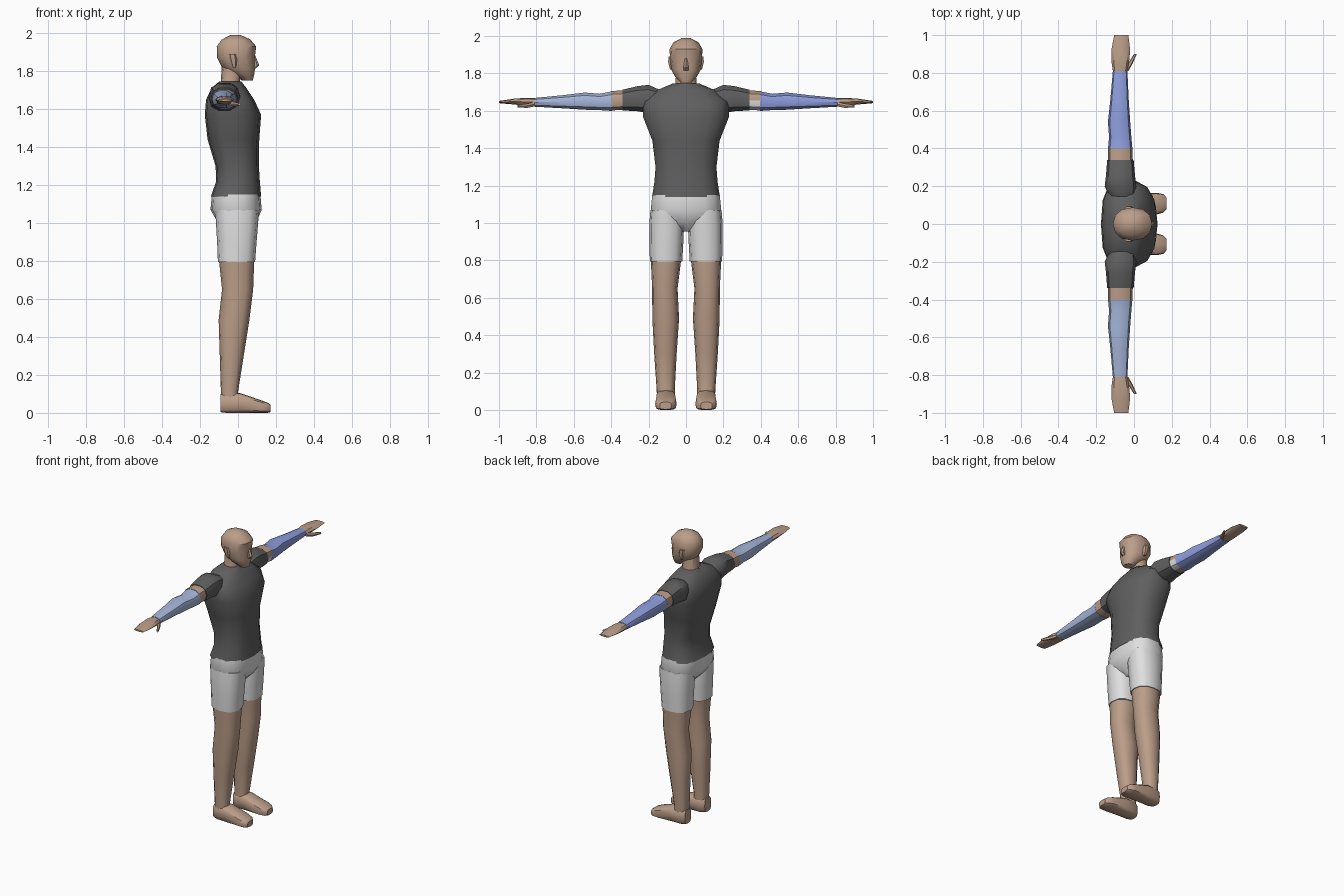
import bpy
import bmesh
import math
from mathutils import Vector

if "Cube" in bpy.data.objects:
    bpy.data.objects.remove(bpy.data.objects["Cube"], do_unlink=True)


def make_material(name, red, green, blue):
    material = bpy.data.materials.new(name)
    material.use_nodes = True
    colour = (red, green, blue, 1)
    material.diffuse_color = colour
    material.node_tree.nodes["Principled BSDF"].inputs["Base Color"].default_value = colour
    return material


skin = make_material("skin", 0.50, 0.34, 0.25)
charcoal = make_material("charcoal cloth", 0.115, 0.115, 0.115)
white = make_material("white cloth", 0.74, 0.74, 0.74)
deep_blue = make_material("deep blue sleeve", 0.27, 0.34, 0.72)
pale_blue = make_material("pale blue sleeve", 0.38, 0.47, 0.70)

# Each axis order says which coordinates hold a ring's position, width and depth
ORDERS = {"z": (2, 0, 1), "y": (1, 0, 2), "x": (0, 1, 2)}


def signed_power(value, power):
    return math.copysign(abs(value) ** power, value)


def loft(name, rings, material, axis="z", sides=10, power=0.85, widest=0.5,
         side=1, angle=40, second=None, rule=None):
    """Skin rings of (position, width min, width max, depth min, depth max)."""
    bm = bmesh.new()
    order = ORDERS[axis]
    loops = []
    for position, a_min, a_max, b_min, b_max in rings:
        middle = a_min + (a_max - a_min) * widest
        loop = []
        for i in range(sides):
            theta = math.tau * i / sides
            c = signed_power(math.cos(theta), power)
            s = signed_power(math.sin(theta), power)
            a = middle + c * ((a_max - middle) if c > 0 else (middle - a_min))
            b = (b_min + b_max) / 2 + s * (b_max - b_min) / 2
            point = Vector()
            for slot, value in zip(order, (position, a, b)):
                point[slot] = value
            point.y *= side
            loop.append(bm.verts.new(point))
        loops.append(loop)
    for low, high in zip(loops, loops[1:]):
        for i in range(sides):
            j = (i + 1) % sides
            bm.faces.new((low[i], low[j], high[j], high[i]))
    bm.faces.new(loops[0])
    bm.faces.new(loops[-1])
    bmesh.ops.recalc_face_normals(bm, faces=bm.faces[:])
    mesh = bpy.data.meshes.new(name)
    mesh.materials.append(material)
    if second:
        mesh.materials.append(second)
        for face in bm.faces:
            face.material_index = int(rule(face))
    bm.to_mesh(mesh)
    bm.free()
    obj = bpy.data.objects.new(name, mesh)
    bpy.context.collection.objects.link(obj)
    bpy.ops.object.select_all(action="DESELECT")
    obj.select_set(True)
    bpy.context.view_layer.objects.active = obj
    bpy.ops.object.shade_smooth_by_angle(angle=math.radians(angle))
    return obj


def even(*rows):
    """Rings symmetric in depth, from (position, min, max, half depth)."""
    return [(p, low, high, -half, half) for p, low, high, half in rows]


# Shirt body
loft("shirt", even(
    (1.14, -0.143, 0.122, 0.185), (1.22, -0.115, 0.115, 0.172),
    (1.30, -0.118, 0.11, 0.166), (1.44, -0.16, 0.112, 0.183),
    (1.57, -0.175, 0.122, 0.235), (1.65, -0.168, 0.085, 0.235),
    (1.71, -0.14, 0.045, 0.16), (1.745, -0.1, 0.018, 0.075)),
    charcoal, sides=14, power=0.75, widest=0.42)

# Hips of the shorts
loft("shorts_hips", even(
    (0.955, -0.06, 0.05, 0.05), (1.0, -0.105, 0.095, 0.16),
    (1.07, -0.145, 0.125, 0.192), (1.15, -0.138, 0.118, 0.184)),
    white, sides=14, power=0.75)

# Neck, head and nose
loft("neck", even(
    (1.70, -0.10, 0.02, 0.07), (1.75, -0.09, 0.01, 0.058),
    (1.84, -0.085, 0.03, 0.055)), skin)
loft("head", even(
    (1.752, 0.02, 0.078, 0.03), (1.785, -0.03, 0.086, 0.06),
    (1.82, -0.085, 0.09, 0.078), (1.87, -0.11, 0.088, 0.085),
    (1.93, -0.112, 0.096, 0.088), (1.967, -0.085, 0.065, 0.066),
    (1.99, -0.04, 0.015, 0.022)), skin, sides=12, power=0.9)
loft("nose", even(
    (1.815, 0.06, 0.095, 0.014), (1.832, 0.06, 0.112, 0.015),
    (1.885, 0.06, 0.09, 0.007)), skin, sides=6)

for label, side in (("left", 1), ("right", -1)):
    # Ear
    loft(label + "_ear", [
        (1.82, -0.03, -0.01, 0.07, 0.086), (1.86, -0.045, -0.005, 0.07, 0.097),
        (1.89, -0.05, -0.01, 0.07, 0.095)], skin, sides=6, side=side)

    # Shoulder and short sleeve
    loft(label + "_short_sleeve", [
        (0.13, -0.12, 0.0, 1.61, 1.71), (0.20, -0.155, 0.012, 1.585, 1.742),
        (0.26, -0.148, 0.005, 1.595, 1.735), (0.34, -0.142, -0.002, 1.60, 1.715)],
        charcoal, axis="y", side=side)

    # Bare band of the upper arm, with a white patch at one elbow front
    patch = (lambda face: face.normal.x > 0.3 and face.normal.z < 0.1) if side > 0 else None
    loft(label + "_arm_band", [
        (0.33, -0.138, -0.006, 1.603, 1.712), (0.40, -0.138, -0.009, 1.60, 1.708)],
        skin, axis="y", side=side, second=white if side > 0 else None, rule=patch)

    # Long forearm sleeve
    loft(label + "_forearm_sleeve", [
        (0.395, -0.138, -0.008, 1.597, 1.707), (0.46, -0.132, -0.014, 1.602, 1.693),
        (0.54, -0.138, -0.02, 1.604, 1.70), (0.66, -0.125, -0.028, 1.612, 1.685),
        (0.81, -0.112, -0.035, 1.621, 1.67)],
        deep_blue if side > 0 else pale_blue, axis="y", side=side)

    # Hand and thumb
    loft(label + "_hand", [
        (0.80, -0.11, -0.037, 1.622, 1.667), (0.85, -0.118, -0.027, 1.626, 1.67),
        (0.92, -0.12, -0.02, 1.634, 1.665), (1.0, -0.105, -0.03, 1.641, 1.653)],
        skin, axis="y", sides=8, side=side)
    loft(label + "_thumb", [
        (0.81, -0.06, -0.03, 1.622, 1.648), (0.85, -0.032, -0.007, 1.614, 1.64),
        (0.90, 0.0, 0.015, 1.618, 1.632)],
        skin, axis="y", sides=6, side=side)

    # Leg of the shorts
    loft(label + "_shorts_leg", [
        (0.795, -0.106, 0.09, 0.02, 0.193), (0.90, -0.11, 0.098, 0.014, 0.196),
        (1.0, -0.116, 0.106, 0.01, 0.196), (1.07, -0.12, 0.11, 0.02, 0.19)],
        white, sides=12, power=0.8, side=side)

    # Bare leg
    loft(label + "_leg", [
        (0.06, -0.088, 0.01, 0.06, 0.155), (0.11, -0.09, 0.0, 0.06, 0.157),
        (0.30, -0.096, 0.03, 0.05, 0.17), (0.49, -0.102, 0.06, 0.037, 0.18),
        (0.65, -0.084, 0.08, 0.045, 0.181), (0.82, -0.102, 0.086, 0.024, 0.189)],
        skin, sides=12, side=side)

    # Foot
    loft(label + "_foot", [
        (-0.092, 0.075, 0.145, 0.004, 0.10), (-0.06, 0.055, 0.158, 0.0, 0.105),
        (0.01, 0.055, 0.16, 0.0, 0.105), (0.12, 0.05, 0.165, 0.0, 0.067),
        (0.155, 0.06, 0.158, 0.0, 0.054), (0.172, 0.078, 0.14, 0.004, 0.043)],
        skin, axis="x", sides=12, power=0.55, side=side)
